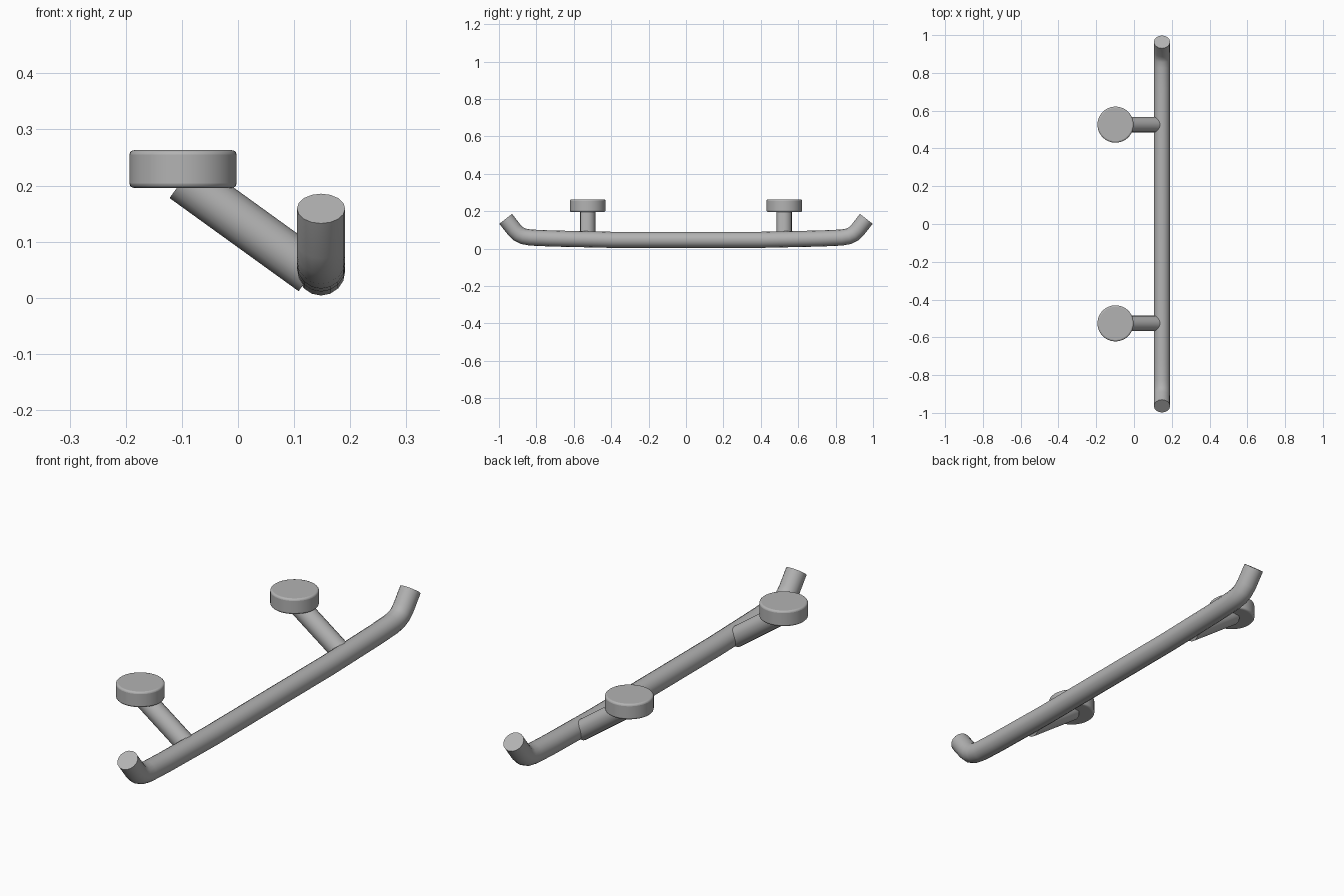
import bpy, math
from mathutils import Vector

cube = bpy.data.objects.get("Cube")
if cube:
    bpy.data.objects.remove(cube, do_unlink=True)

metal = bpy.data.materials.new("grey metal")
metal.use_nodes = True
GREY = (0.45, 0.45, 0.45, 1)
metal.diffuse_color = GREY
metal.node_tree.nodes["Principled BSDF"].inputs["Base Color"].default_value = GREY

RAIL_X, RAIL_R = 0.148, 0.043
PAD_X, MOUNT_Y = -0.098, 0.526


def finish(ob, name):
    ob.name = name
    ob.data.materials.clear()
    ob.data.materials.append(metal)
    bpy.ops.object.select_all(action='DESELECT')
    ob.select_set(True)
    bpy.context.view_layer.objects.active = ob
    bpy.ops.object.shade_smooth_by_angle(angle=math.radians(40))


def rod(name, a, b, radius, sides):
    a, b = Vector(a), Vector(b)
    bpy.ops.mesh.primitive_cylinder_add(vertices=sides, radius=radius,
                                        depth=(b - a).length, location=(a + b) / 2)
    ob = bpy.context.object
    ob.rotation_euler = (b - a).to_track_quat('Z', 'Y').to_euler()
    finish(ob, name)
    return ob


# Long rail: round tube swept along a path with upturned ends
half = [(0.964, 0.159), (0.917, 0.099), (0.895, 0.078), (0.87, 0.066),
        (0.83, 0.059), (0.72, 0.054), (0.4, 0.047)]
path = [(-y, z) for y, z in half] + [(y, z) for y, z in reversed(half)]
curve = bpy.data.curves.new("rail", 'CURVE')
curve.dimensions = '3D'
curve.bevel_depth = RAIL_R
curve.bevel_resolution = 6
curve.use_fill_caps = True
spline = curve.splines.new('POLY')
spline.points.add(len(path) - 1)
for point, (y, z) in zip(spline.points, path):
    point.co = (RAIL_X, y, z, 1)
rail = bpy.data.objects.new("rail", curve)
bpy.context.collection.objects.link(rail)
bpy.ops.object.select_all(action='DESELECT')
rail.select_set(True)
bpy.context.view_layer.objects.active = rail
bpy.ops.object.convert(target='MESH')
finish(bpy.context.object, "rail")

# Slanted struts with round mounting pads on top
for side, y in (("front", -MOUNT_Y), ("back", MOUNT_Y)):
    rod(side + "_strut", (PAD_X, y, 0.211), (0.132, y, 0.045), 0.041, 16)
    pad = rod(side + "_pad", (PAD_X, y, 0.196), (PAD_X, y, 0.263), 0.0955, 48)
    bevel = pad.modifiers.new("rounded rim", 'BEVEL')
    bevel.width = 0.008
    bevel.segments = 3
    bevel.limit_method = 'ANGLE'
